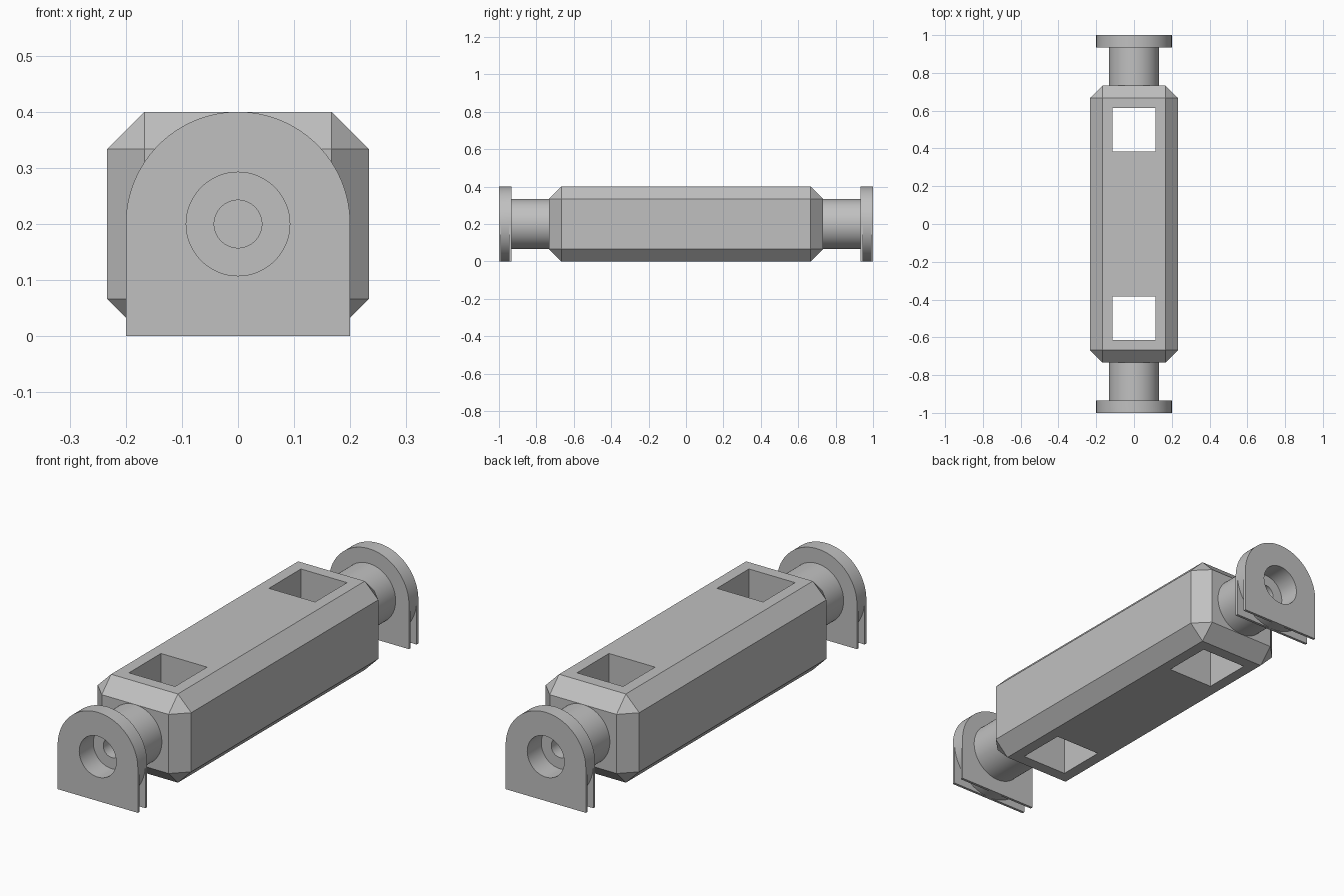
import bpy, bmesh
from math import cos, sin, pi

SEG = 96
MID_Z = 0.2

if "Cube" in bpy.data.objects:
    bpy.data.objects.remove(bpy.data.objects["Cube"], do_unlink=True)

grey = bpy.data.materials.new("plain grey")
grey.use_nodes = True
colour = (0.53, 0.53, 0.53, 1)
grey.diffuse_color = colour
grey.node_tree.nodes["Principled BSDF"].inputs["Base Color"].default_value = colour


def finish(name, bm):
    bmesh.ops.recalc_face_normals(bm, faces=bm.faces)
    mesh = bpy.data.meshes.new(name)
    bm.to_mesh(mesh)
    bm.free()
    mesh.materials.append(grey)
    obj = bpy.data.objects.new(name, mesh)
    bpy.context.collection.objects.link(obj)
    return obj


def box(name, size, centre, chamfer=0):
    bm = bmesh.new()
    bmesh.ops.create_cube(bm, size=1)
    bmesh.ops.scale(bm, vec=size, verts=bm.verts)
    bmesh.ops.translate(bm, vec=centre, verts=bm.verts)
    if chamfer:
        bmesh.ops.bevel(bm, geom=bm.edges[:], offset=chamfer, segments=1,
                        affect='EDGES', profile=0.5)
    return finish(name, bm)


def loft(name, rings):
    """Closed solid through rings of equal point count."""
    bm = bmesh.new()
    loops = [[bm.verts.new(p) for p in ring] for ring in rings]
    for a, b in zip(loops, loops[1:]):
        for i in range(len(a)):
            j = (i + 1) % len(a)
            bm.faces.new((a[i], a[j], b[j], b[i]))
    bm.faces.new(loops[0])
    bm.faces.new(loops[-1])
    return finish(name, bm)


def turned(name, profile):
    """Solid of (radius, y) steps around the long axis."""
    angles = [2 * pi * i / SEG for i in range(SEG)]
    return loft(name, [[(r * cos(a), y, MID_Z + r * sin(a)) for a in angles]
                       for r, y in profile])


def arch_plate(name, y0, y1):
    """Plate with a round top and a square foot."""
    half = SEG // 2
    arc = [(0.2 * cos(pi * i / half), MID_Z + 0.2 * sin(pi * i / half))
           for i in range(half + 1)]
    outline = arc + [(-0.2, 0), (0.2, 0)]
    return loft(name, [[(x, y, z) for x, z in outline] for y in (y0, y1)])


def combine(target, tool, operation):
    mod = target.modifiers.new("join", 'BOOLEAN')
    mod.operation, mod.object, mod.solver = operation, tool, 'EXACT'
    bpy.context.view_layer.objects.active = target
    bpy.ops.object.modifier_apply(modifier=mod.name)
    bpy.data.objects.remove(tool, do_unlink=True)


def bore_cutter(s):
    return turned("bore_cutter", [(0.0923, s * 1.02), (0.0923, s * 0.9),
                                  (0.0425, s * 0.9), (0.0425, s * 0.5)])


# Chamfered body
body = box("body", (0.4667, 1.4667, 0.4), (0, 0, MID_Z), 0.0667)
parts = [body]

for s, side in ((-1, "front"), (1, "rear")):
    # Square pocket through the body, reached by the bore
    combine(body, box("pocket_cutter", (0.23, 0.228, 1), (0, s * 0.499, MID_Z)),
            'DIFFERENCE')
    combine(body, bore_cutter(s), 'DIFFERENCE')

    # Neck and disc, held between two arched plates, with a stepped bore
    end = turned(side + "_end", [(0.1333, s * 0.70), (0.1333, s * 0.94),
                                 (0.2, s * 0.94), (0.2, s * 0.993)])
    combine(end, arch_plate("inner_plate", s * 0.9333, s * 0.9453), 'UNION')
    combine(end, arch_plate("outer_plate", s * 0.988, s * 1.0), 'UNION')
    combine(end, bore_cutter(s), 'DIFFERENCE')
    parts.append(end)

# Smooth round surfaces, crisp edges
for obj in parts:
    bpy.ops.object.select_all(action='DESELECT')
    obj.select_set(True)
    bpy.context.view_layer.objects.active = obj
    bpy.ops.object.shade_smooth_by_angle(angle=pi / 6)
